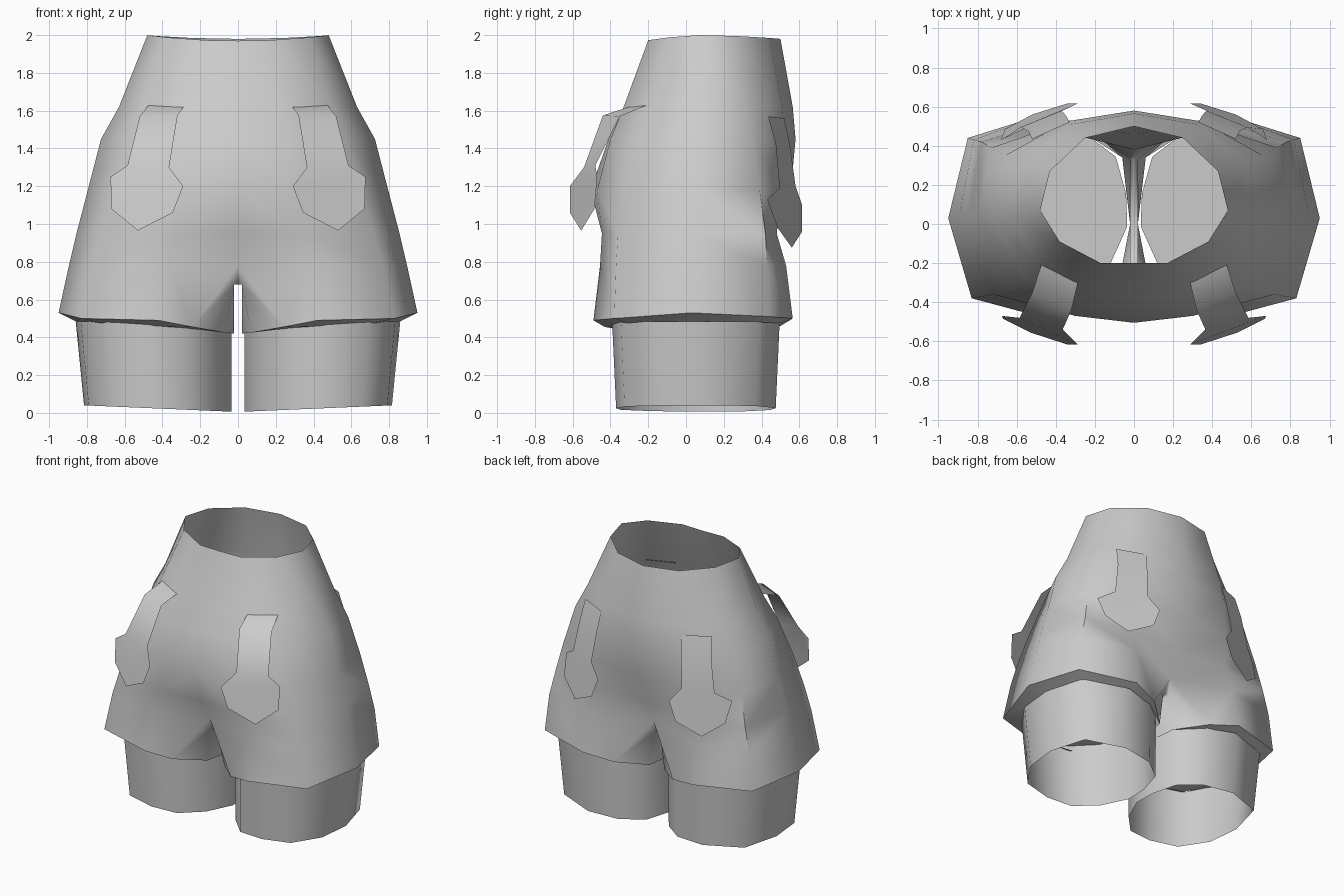
import bpy, bmesh, math

if "Cube" in bpy.data.objects:
    bpy.data.objects.remove(bpy.data.objects["Cube"])

fabric = bpy.data.materials.new("plain_grey")
fabric.diffuse_color = (0.6, 0.6, 0.6, 1)
fabric.use_nodes = True
fabric.node_tree.nodes["Principled BSDF"].inputs["Base Color"].default_value = fabric.diffuse_color


def make(name, verts, faces, merge=False):
    """Build a right-hand part and mirror it across x = 0."""
    me = bpy.data.meshes.new(name)
    me.from_pydata(verts, [], faces)
    bm = bmesh.new()
    bm.from_mesh(me)
    bmesh.ops.recalc_face_normals(bm, faces=bm.faces)
    bm.to_mesh(me)
    bm.free()
    me.materials.append(fabric)
    ob = bpy.data.objects.new(name, me)
    bpy.context.collection.objects.link(ob)
    mod = ob.modifiers.new("mirror", 'MIRROR')
    mod.use_mirror_merge = merge
    mod.merge_threshold = 0.001
    bpy.ops.object.select_all(action='DESELECT')
    ob.select_set(True)
    bpy.context.view_layer.objects.active = ob
    bpy.ops.object.modifier_apply(modifier="mirror")
    bpy.ops.object.shade_smooth_by_angle(angle=math.radians(65))
    return ob


# Shorts: half rings from front centre round the hip to back centre
rows = [
    (1.97, [(0, -.20), (.17, -.20), (.38, -.09), (.48, .07), (.43, .27), (.25, .44), (0, .50)]),
    (1.62, [(0, -.33), (.23, -.33), (.50, -.20), (.63, .05), (.58, .32), (.32, .51), (0, .565)]),
    (1.45, [(0, -.41), (.27, -.40), (.57, -.26), (.725, .05), (.66, .35), (.345, .525), (0, .58)]),
    (1.18, [(0, -.505), (.30, -.47), (.65, -.33), (.795, .05), (.73, .39), (.38, .51), (0, .555)]),
    (0.95, [(0, -.43), (.33, -.445), (.72, -.36), (.855, .04), (.78, .42), (.40, .48), (0, .46)]),
    (0.78, [(0, -.33), (.37, -.455), (.77, -.37), (.895, .04), (.82, .43), (.42, .53), (0, .38)]),
]
verts = [(x, y, z) for z, ring in rows for x, y in ring]
for i, dz in enumerate((0, .003, .018, .03, .025, .015, .01)):
    x, y, z = verts[i]
    verts[i] = (x, y, z + dz)
faces = [(r * 7 + c, r * 7 + c + 1, r * 7 + c + 8, r * 7 + c + 7)
         for r in range(5) for c in range(6)]
last = 35
# flared hem
hem = len(verts)
verts += [(.42, -.49, .49), (.83, -.38, .50), (.95, .03, .53), (.85, .44, .51), (.45, .565, .50)]
faces += [(last + 1 + i, last + 2 + i, hem + 1 + i, hem + i) for i in range(4)]
# crotch bridge and inner leg walls
cr = len(verts)
ys = (-.28, 0, .33)
verts += [(0, y, .68) for y in ys] + [(.02, y, .68) for y in ys]
verts += [(.07, -.26, .425), (.02, 0, .42), (.06, .34, .425), (.24, -.43, .455), (.24, .50, .46)]
for i in (0, 1):
    faces += [(cr + i, cr + i + 1, cr + i + 4, cr + i + 3),
              (cr + i + 3, cr + i + 4, cr + i + 7, cr + i + 6)]
for mid, side, edge, c, f, low, extra in (
        (last, last + 1, hem, cr, cr + 3, cr + 6, cr + 9),
        (last + 6, last + 5, hem + 4, cr + 2, cr + 5, cr + 8, cr + 10)):
    faces += [(mid, c, f), (mid, f, extra, side), (side, extra, edge), (f, low, extra)]
# hem underside, turned in to meet the thighs
under = len(verts)
verts += [(.24, -.34, .445), (.42, -.39, .46), (.72, -.31, .475), (.86, .06, .485),
          (.77, .40, .48), (.46, .505, .475), (.24, .455, .45)]
outer = [cr + 9] + [hem + i for i in range(5)] + [cr + 10]
faces += [(outer[i], outer[i + 1], under + i + 1, under + i) for i in range(6)]
faces += [(cr + 6, cr + 9, under), (cr + 8, cr + 10, under + 6)]
make("shorts", verts, faces, True)

# Thighs: slightly tapered tubes, open below and closed on top
outline = [(.035, -.01), (.12, -.20), (.26, -.345), (.45, -.37), (.66, -.325), (.79, -.14), (.815, .10),
           (.74, .37), (.47, .475), (.24, .445), (.09, .33), (.04, .15)]
n = len(outline)
verts = [(x, y, .005 + .043 * x) for x, y in outline]
verts += [(.035 + (x - .035) * 1.057, .055 + (y - .055) * 1.05, .485) for x, y in outline]
make("thighs", verts, [(i, (i + 1) % n, (i + 1) % n + n, i + n) for i in range(n)]
     + [tuple(range(n, 2 * n))])

# Hanging tabs: a strap ending in a wide pointed flap
strap = [(0, 1, 2, 3), (3, 2, 4, 5), (5, 4, 6, 7, 8, 9, 10)]
front = [(.28, -.27, 1.63), (.465, -.18, 1.64), (.52, -.35, 1.57), (.32, -.44, 1.575),
         (.585, -.48, 1.31), (.365, -.54, 1.30), (.675, -.47, 1.25), (.67, -.485, 1.08),
         (.53, -.555, .965), (.345, -.615, 1.06), (.29, -.615, 1.20)]
back = [(.33, .52, 1.56), (.52, .435, 1.57), (.54, .475, 1.42), (.345, .55, 1.42),
        (.58, .495, 1.19), (.37, .58, 1.20), (.68, .43, 1.13), (.66, .485, .98),
        (.52, .56, .875), (.345, .615, .96), (.29, .615, 1.10)]
make("front_tabs", front, strap)
make("back_tabs", back, strap)
